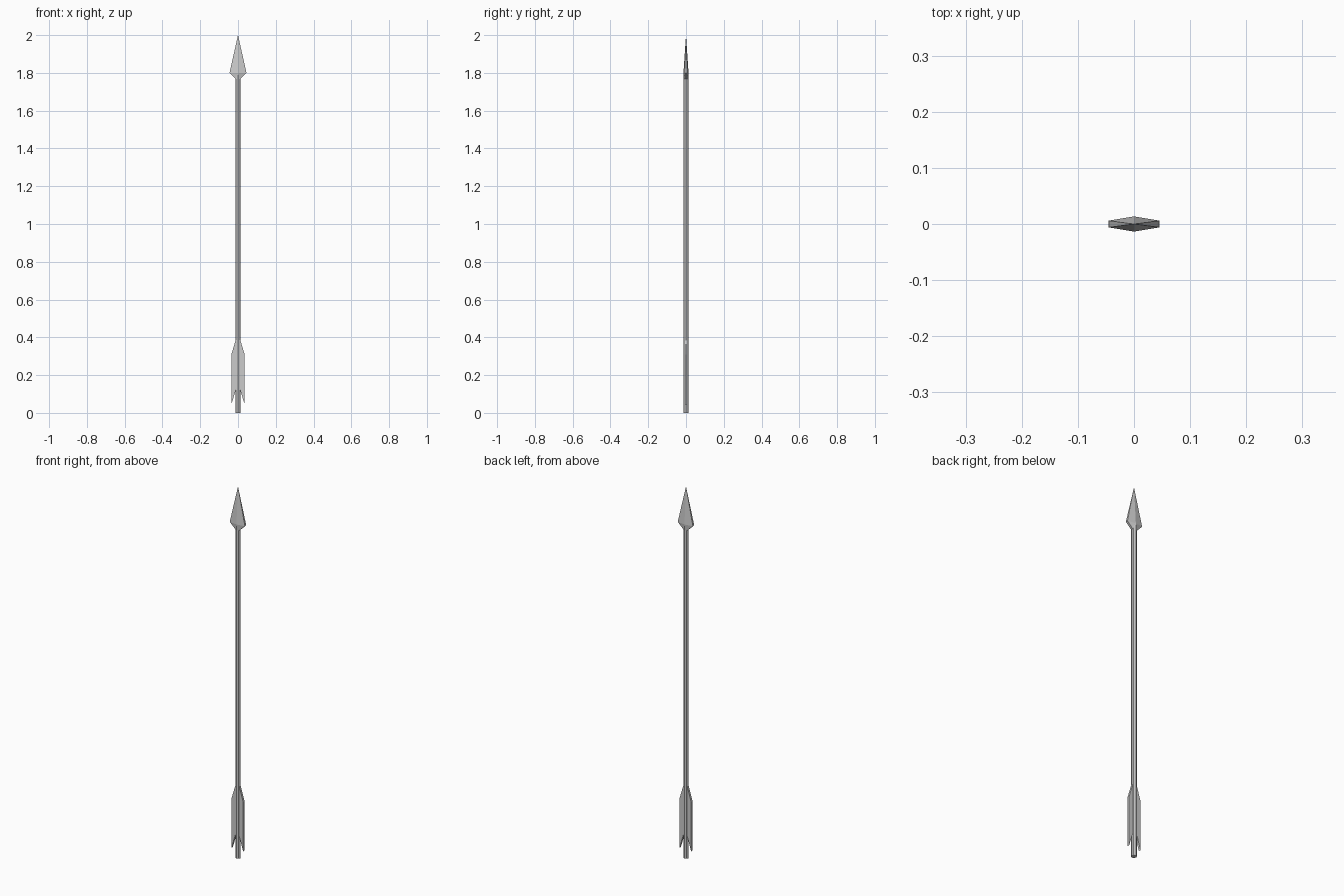
import bpy, bmesh
from mathutils import Vector

if "Cube" in bpy.data.objects:
    bpy.data.objects.remove(bpy.data.objects["Cube"])


def finish(name, bm):
    bmesh.ops.recalc_face_normals(bm, faces=bm.faces)
    me = bpy.data.meshes.new(name)
    bm.to_mesh(me)
    bm.free()
    ob = bpy.data.objects.new(name, me)
    bpy.context.collection.objects.link(ob)
    return ob


# shaft
bpy.ops.mesh.primitive_cylinder_add(vertices=8, radius=0.0135, depth=1.79, location=(0, 0, 0.895))
bpy.context.object.name = "shaft"


# arrowhead: flattened hexagonal sections closing to a point
def ring(bm, z, half_width, edge, ridge):
    pts = [(half_width, -edge), (half_width, edge), (0, ridge),
           (-half_width, edge), (-half_width, -edge), (0, -ridge)]
    return [bm.verts.new((x, y, z)) for x, y in pts]


bm = bmesh.new()
low = ring(bm, 1.768, 0.012, 0.006, 0.0135)
wide = ring(bm, 1.80, 0.045, 0.006, 0.0135)
tip = bm.verts.new((0, 0, 2.0))
bm.faces.new(low)
for i in range(6):
    j = (i + 1) % 6
    bm.faces.new((low[i], low[j], wide[j], wide[i]))
    bm.faces.new((wide[i], wide[j], tip))
finish("arrowhead", bm)

# fletching: one vane on each side of the shaft
vane = [(0.008, 0.40), (0.035, 0.31), (0.035, 0.045), (0.012, 0.12), (0.008, 0.12)]
for side, name in ((1, "right_vane"), (-1, "left_vane")):
    bm = bmesh.new()
    face = bm.faces.new([bm.verts.new((side * x, -0.006, z)) for x, z in vane])
    ext = bmesh.ops.extrude_face_region(bm, geom=[face], use_keep_orig=True)
    moved = [g for g in ext["geom"] if isinstance(g, bmesh.types.BMVert)]
    bmesh.ops.translate(bm, verts=moved, vec=Vector((0, 0.012, 0)))
    finish(name, bm)
